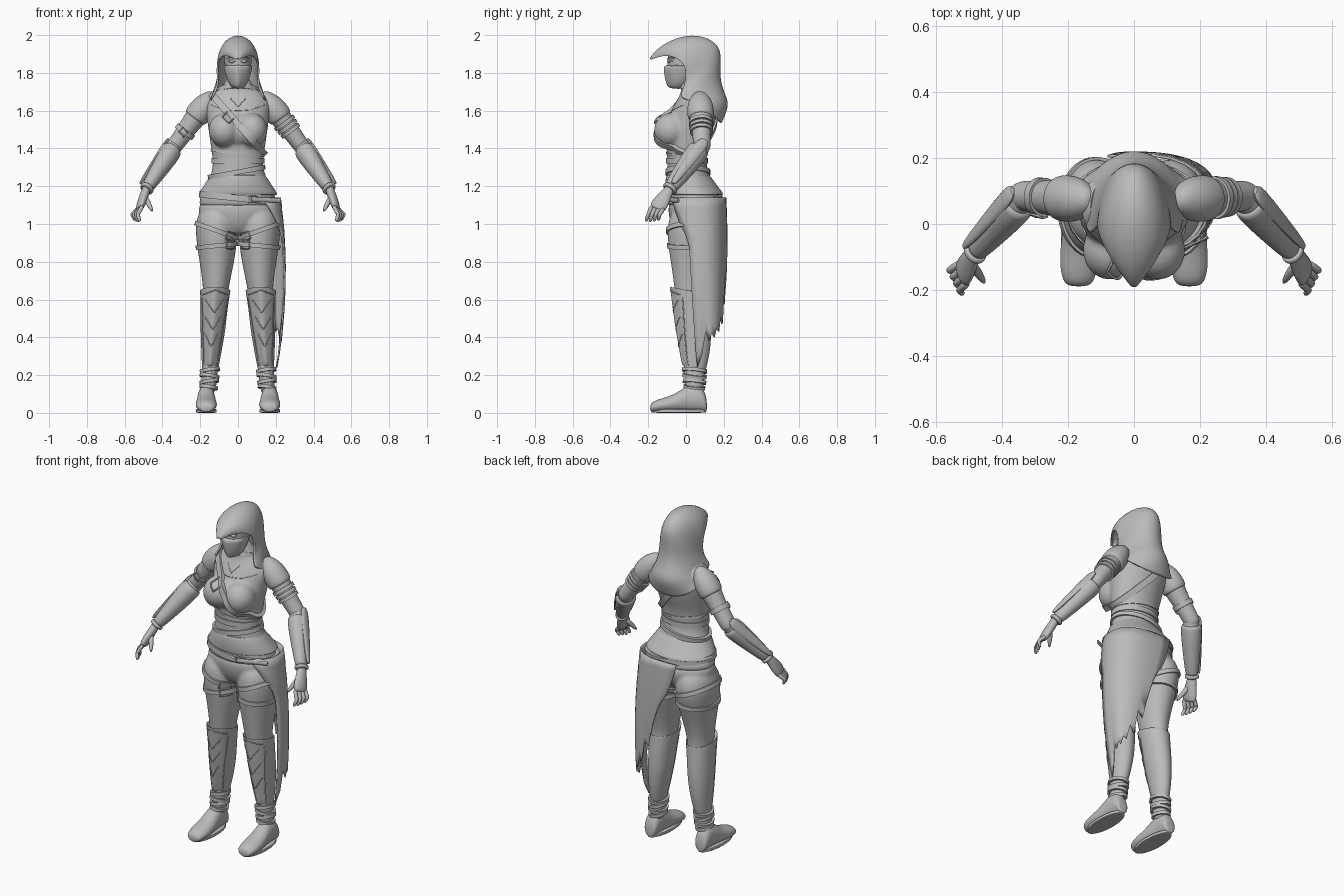
import bpy, bmesh, math
from math import sin, cos, pi, radians
from mathutils import Vector as V
from mathutils.bvhtree import BVHTree

if "Cube" in bpy.data.objects:
    bpy.data.objects.remove(bpy.data.objects["Cube"])

grey = bpy.data.materials.new("plain_grey")
grey.use_nodes = True
grey.diffuse_color = (0.5, 0.5, 0.5, 1)
grey.node_tree.nodes["Principled BSDF"].inputs["Base Color"].default_value = (0.5, 0.5, 0.5, 1)
X, Y, Z = V((1, 0, 0)), V((0, 1, 0)), V((0, 0, 1))


def finish(name, bm, mirror=False, subsurf=0, blend=0, thick=0, sharp=40):
    bmesh.ops.recalc_face_normals(bm, faces=bm.faces)
    me = bpy.data.meshes.new(name)
    bm.to_mesh(me)
    bm.free()
    me.materials.append(grey)
    for p in me.polygons:
        p.use_smooth = True
    me.set_sharp_from_angle(angle=radians(sharp))
    ob = bpy.data.objects.new(name, me)
    bpy.context.collection.objects.link(ob)
    if subsurf:
        ob.modifiers.new("round", "SUBSURF").levels = subsurf
        ob.modifiers["round"].render_levels = subsurf
    if blend:
        m = ob.modifiers.new("blend", "REMESH")
        m.mode, m.voxel_size, m.use_smooth_shade = "VOXEL", blend, True
        m = ob.modifiers.new("soften", "SMOOTH")
        m.factor, m.iterations = 0.5, 8
    if thick:
        m = ob.modifiers.new("thickness", "SOLIDIFY")
        m.thickness, m.offset = thick, 0
    if mirror:
        ob.modifiers.new("other_side", "MIRROR")
    return ob


def part(name, *lofts, n=16, subsurf=2, ridge=0, tilt=0, **kw):
    """Closed skins through elliptical rings (x, y, z, ru, rv) lying in u and v."""
    bm = bmesh.new()
    for rings, u, v in lofts:
        rows = []
        for x, y, z, ru, rv in rings:
            row = []
            for k in range(n):
                a = 2 * pi * k / n
                p = V((x, y, z)) + u * ru * cos(a) + v * rv * sin(a) - Z * tilt * sin(a)
                if k == 3 * n // 4:
                    p -= v * ridge
                row.append(bm.verts.new(p))
            rows.append(row)
        for r, s in zip(rows, rows[1:]):
            for k in range(n):
                bm.faces.new((r[k], r[(k + 1) % n], s[(k + 1) % n], s[k]))
        bm.faces.new(rows[0])
        bm.faces.new(rows[-1])
    return finish(name, bm, subsurf=subsurf, **kw)


def stack(*rows):
    return [(0, (f + b) / 2, z, w, (b - f) / 2) for z, w, f, b in rows], X, Y


def ball(c, r):
    angles = [pi * (k + 0.3) / 8.6 for k in range(9)]
    return [(c[0], c[1], c[2] - r[2] * cos(a), r[0] * sin(a), r[1] * sin(a)) for a in angles], X, Y


def limb(a, b, sizes, out=X, shift=0):
    """Rings (t, width, depth) from a to b; depth lies towards out."""
    a, b = V(a), V(b)
    d = (b - a).normalized()
    v = (out - d * out.dot(d)).normalized()
    return [(*(a.lerp(b, t) + v * shift), w, h) for t, w, h in sizes], d.cross(v), v


def surface(ob):
    bpy.context.view_layer.update()
    return BVHTree.FromObject(ob, bpy.context.evaluated_depsgraph_get())


def band(name, tree, c, axis, width, thick=0.012, n=40, reach=0.3):
    """Strap that hugs a body part around a centre."""
    c, axis = V(c), V(axis).normalized()
    u = axis.orthogonal().normalized()
    v = axis.cross(u)
    bm, rows = bmesh.new(), []
    for k in range(n):
        d = u * cos(2 * pi * k / n) + v * sin(2 * pi * k / n)
        hit = tree.ray_cast(c, d, reach)[0] or c + d * 0.1
        rows.append([bm.verts.new(hit + d * o + axis * w * width / 2)
                     for w, o in ((-1, -0.01), (-1, thick), (1, thick), (1, -0.01))])
    for r, s in zip(rows, rows[1:] + rows[:1]):
        for k in range(4):
            bm.faces.new((r[k], r[(k + 1) % 4], s[(k + 1) % 4], s[k]))
    return finish(name, bm)


def trim(name, tree, points, r=0.003, closed=False, lift=0.0):
    """Thin raised piping laid on the front of a part; points are (x, z)."""
    cu = bpy.data.curves.new(name, "CURVE")
    cu.dimensions, cu.bevel_depth, cu.bevel_resolution = "3D", r, 1
    sp = cu.splines.new("POLY")
    pts = []
    for k, (p, q) in enumerate(zip(points, points[1:] + points[:1])):
        if k < len(points) - 1 or closed:
            pts += [V(p).lerp(V(q), t / 5) for t in range(5)]
    if not closed:
        pts.append(V(points[-1]))
    sp.points.add(len(pts) - 1)
    sp.use_cyclic_u = closed
    last = -0.1
    for o, (x, z) in zip(sp.points, pts):
        hit = tree.ray_cast(V((x, -1, z)), Y)[0]
        last = hit.y if hit else last
        o.co = (x, last - lift, z, 1)
    cu.materials.append(grey)
    bpy.context.collection.objects.link(bpy.data.objects.new(name, cu))


def buckle(name, tree, x, z, w=0.02, h=0.02, turn=0.0):
    c, s = cos(turn), sin(turn)
    trim(name, tree, [(x + i * w * c - j * h * s, z + i * w * s + j * h * c)
                      for i, j in ((-1, -1), (1, -1), (1, 1), (-1, 1))], 0.004, True, 0.012)


# Torso with bust, blended into one skin
torso = part("torso", stack(
    (1.09, .20, -.085, .18), (1.10, .213, -.1, .193), (1.13, .209, -.1, .19),
    (1.20, .178, -.105, .155), (1.27, .141, -.102, .12), (1.33, .134, -.1, .108), (1.42, .149, -.107, .117),
    (1.50, .16, -.115, .15), (1.58, .172, -.092, .165), (1.64, .177, -.06, .16), (1.69, .145, -.03, .14),
    (1.72, .08, -.025, .10), (1.80, .055, -.035, .075)),
    ball((0, -.07, 1.495), (.075, .075, .09)),
    *[ball((s * .073, -.08, 1.497), (.086, .093, .092)) for s in (1, -1)], blend=0.009)
skin = surface(torso)

# Trousers blended from hips and both legs, then boots and shoes
leg = [(.10, .05, 1.10, .09, .10), (.113, .05, 1.03, .109, .147), (.114, .05, .96, .114, .152),
       (.112, .042, .88, .106, .139), (.112, .035, .80, .094, .118), (.115, .028, .70, .075, .097),
       (.12, .028, .62, .065, .086), (.125, .045, .5, .06, .085), (.14, .05, .35, .046, .07),
       (.15, .045, .22, .042, .054), (.157, .045, .08, .042, .052)]
trousers = part("trousers", stack((.93, .07, -.03, .08), (.98, .16, -.075, .16), (1.05, .218, -.097, .197),
                (1.10, .212, -.097, .19), (1.12, .19, -.08, .17)),
                *[([(s * x, *r) for x, *r in leg], X, Y) for s in (1, -1)], blend=0.008)
boots = part("boots", ([
    (.12, .022, .625, .074, .094), (.12, .022, .655, .083, .102), (.121, .024, .635, .081, .1),
    (.128, .035, .53, .071, .098), (.133, .044, .43, .067, .093), (.14, .048, .33, .055, .079),
    (.147, .045, .24, .045, .06), (.148, .045, .225, .04, .052)], X, Y),
    ridge=0.014, tilt=0.02, mirror=True)
part("shoes", ([(.168, y, h / 2 + .004, w, h / 2) for y, w, h in (
    (-.19, .03, .04), (-.172, .05, .06), (-.12, .059, .076), (-.06, .055, .094), (-.01, .049, .132),
    (.03, .046, .15), (.07, .045, .145), (.1, .04, .11), (.111, .028, .06))], X, Z), mirror=True)
part("soles", ([(.168, -.038, z, .055, .148) for z in (0, .003, .018, .022)], X, Y), mirror=True)
leg_skin, boot_skin = surface(trousers), surface(boots)

for s, side in ((1, "left"), (-1, "right")):
    for k in range(4):
        band(f"{side}_ankle_wrap_{k}", leg_skin, (s * .152, .045, .135 + .03 * k),
             (.15 * (-1) ** k, .1, 1), .018, reach=.1)
    band(f"{side}_upper_thigh_strap", leg_skin, (s * .113, .045, .965), (s * -.35, 0, 1), .024, .01, reach=.17)
    band(f"{side}_lower_thigh_strap", leg_skin, (s * .112, .04, .885), (s * .1, 0, 1), .024, .01, reach=.16)
    buckle(f"{side}_upper_buckle", leg_skin, s * .04, .935, turn=s * .3)
    buckle(f"{side}_lower_buckle", leg_skin, s * .04, .89)
    # Greave chevrons and rims
    for k, z in enumerate((.56, .47, .38)):
        w = .05 - .007 * k
        x = .125 + .008 * k
        trim(f"{side}_chevron_{k}", boot_skin, [(s * (x - w), z + .04), (s * x, z - .03), (s * (x + w), z + .04)])
    trim(f"{side}_greave_rim", boot_skin, [(s * .055, .625), (s * .121, .65), (s * .187, .625)])
    for o in (-1, 1):
        trim(f"{side}_greave_edge_{o}", boot_skin, [(s * (.122 + o * .068), .61), (s * (.146 + o * .034), .25)])

# Jacket hem, belts and chest strap
part("jacket_hem", stack((1.25, .13, -.09, .11), (1.27, .143, -.108, .122), (1.21, .18, -.114, .162),
     (1.17, .208, -.11, .196), (1.155, .215, -.107, .203), (1.152, .2, -.09, .18)))
band("hip_belt", skin, (0, .04, 1.137), (.1, 0, 1), .034, .014)
band("waist_belt", skin, (0, .01, 1.335), (0, 0, 1), .03, .007)
band("lower_waist_belt", skin, (0, .01, 1.275), (-.18, 0, 1), .026, .01)
band("upper_waist_cord", skin, (0, .01, 1.375), (.1, 0, 1), .012, .005)
band("chest_strap", skin, (-.01, .02, 1.54), (.345, 0, .305), .036, .012, 64)
buckle("chest_buckle", skin, -.05, 1.565, .024, .02, -.8)
buckle("belt_buckle", skin, .08, 1.13, .022, .016)
part("belt_tail", limb((.07, -.112, 1.13), (.225, -.04, 1.125),
     [(0, .012, .005), (.02, .012, .005), (.98, .012, .005), (1, .012, .005)], Y), n=8, subsurf=0)

# Neckline seams
for s in (1, -1):
    trim("neck_seam", skin, [(0, 1.62), (s * .04, 1.665)], .002)
    trim("chest_seam", skin, [(0, 1.6), (s * .07, 1.605), (s * .14, 1.63)], .002)
band("collar", skin, (0, .03, 1.715), (0, .3, 1), .024, .005)

# Arms
shoulder, elbow, wrist = (.165, .075, 1.645), (.335, .085, 1.415), (.487, -.09, 1.18)
arms = part("upper_arms", limb(shoulder, elbow, [(-.1, .04, .035), (0, .066, .06), (.25, .066, .062),
            (.55, .053, .051), (.85, .048, .046), (1.05, .047, .045), (1.15, .03, .03)]), mirror=True)
part("shoulder_caps", limb(shoulder, elbow, [(-.22, .02, .02), (-.12, .048, .042), (.06, .07, .065),
     (.25, .073, .069), (.37, .069, .066), (.38, .05, .05)]), mirror=True)
arm_skin = surface(arms)
axis = V(elbow) - V(shoulder)
for k, t in enumerate((.48, .57, .66)):
    band(f"left_arm_band_{k}", arm_skin, V(shoulder) + axis * t, axis, .019, .01)
flip = V((-1, 1, 1))
band("right_arm_band", arm_skin, (V(shoulder) + axis * .68) * flip, axis * flip, .028, .009)
buckle("right_arm_buckle", arm_skin, -.29, 1.485, .016, .02, .8)

# Forearms, bracers and their plates
out = V((.8, .25, .5))
part("forearms", limb(elbow, wrist, [(-.08, .03, .03), (0, .048, .046), (.3, .05, .046),
     (.95, .03, .025), (1.06, .027, .022)]), mirror=True)
part("bracers", limb(elbow, wrist, [(.08, .045, .045), (.09, .063, .058), (.35, .059, .054), (.7, .047, .042),
     (.93, .039, .034), (.94, .028, .025)], out), mirror=True)
part("bracer_plates", limb(elbow, wrist, [(-.06, .012, .008), (0, .036, .015), (.2, .038, .017),
     (.85, .022, .012), (.95, .01, .007)], out, .045), n=8, subsurf=1, mirror=True)
part("wrist_cuffs", limb(elbow, wrist, [(.93, .03, .03), (.94, .043, .038), (.99, .043, .038), (1, .03, .03)], out),
     mirror=True)

# Hands with fingers and thumb
part("palms", limb(wrist, (.52, -.152, 1.085), [(-.1, .027, .022), (.15, .03, .024), (.6, .044, .024),
     (.95, .046, .021), (1.1, .036, .014)], V((1, -.35, 0))), mirror=True)
for k, name in enumerate(("index", "middle", "ring", "little")):
    base = (.51 + .008 * k, -.183 + .02 * k, 1.088 - .004 * k)
    mid = (.53 + .01 * k, -.2 + .02 * k, 1.05)
    tip = (.52 + .008 * k, -.213 + .022 * k, 1.01 + .004 * abs(k - 1))
    part(name + "_fingers", limb(base, mid, [(-.2, .01, .01), (0, .013, .013), (1, .012, .012), (1.15, .008, .008)]),
         limb(mid, tip, [(-.15, .009, .009), (0, .012, .012), (.85, .01, .01), (1, .004, .004)]),
         n=8, subsurf=1, mirror=True)
part("thumbs", limb((.49, -.125, 1.14), (.452, -.18, 1.065), [(-.1, .012, .012), (.2, .018, .017),
     (.7, .013, .013), (1, .005, .005)]), n=8, subsurf=1, mirror=True)

# Head, mask and eyes
head = part("head", stack((1.72, .02, -.08, -.02), (1.745, .045, -.092, .02), (1.79, .062, -.1, .07),
            (1.85, .074, -.102, .095), (1.9, .074, -.1, .11), (1.95, .05, -.06, .08), (1.97, .02, -.01, .03)))
part("face_mask", stack((1.715, .022, -.08, .0), (1.735, .046, -.096, .02), (1.78, .066, -.107, .05),
     (1.82, .076, -.112, .06), (1.84, .079, -.11, .06), (1.842, .06, -.08, .04)), ridge=0.012)
part("eyes", ball((.032, -.09, 1.861), (.017, .011, .008)), n=12, subsurf=1, mirror=True)
face = surface(head)
for s in (1, -1):
    trim("brow", face, [(s * .012, 1.875), (s * .035, 1.884), (s * .058, 1.876)], .004)
    trim("eyelid", face, [(s * .012, 1.858), (s * .032, 1.871), (s * .052, 1.862)], .0025)

# Hood: ribs sweep from the crest to the open edge
crest = [(-.187, 1.876), (-.155, 1.92), (-.075, 1.974), (.03, 2.0), (.12, 1.982), (.177, 1.935), (.182, 1.86),
         (.175, 1.78), (.195, 1.70), (.224, 1.645), (.207, 1.585), (.184, 1.535)]
edge = [(.006, -.185, 1.87), (.05, -.125, 1.893), (.09, -.065, 1.89), (.108, -.01, 1.85), (.108, .0, 1.8),
        (.106, -.005, 1.75), (.115, -.015, 1.71), (.132, -.03, 1.68), (.14, -.015, 1.665), (.146, .025, 1.652),
        (.155, .07, 1.64), (.165, .1, 1.62)]
bm, rows = bmesh.new(), []
for (cy, cz), (ex, ey, ez) in zip(crest, edge):
    row = []
    for k in range(-8, 9):
        a = k * pi / 16
        row.append(bm.verts.new((ex * sin(a), ey + (cy - ey) * cos(a), ez + (cz - ez) * cos(a))))
    rows.append(row)
for r, s in zip(rows, rows[1:]):
    for k in range(16):
        bm.faces.new((r[k], r[k + 1], s[k + 1], s[k]))
finish("hood", bm, subsurf=2, thick=0.01, sharp=80)

# Torn side cloth hanging from the belt, front corner pulled inward at the bottom
torn = [.24, .31, .43, .38, .42, .4, .45, .43, .52, .47, .62, .58, .72]
bm, rows = bmesh.new(), []
for j in range(15):
    t = j / 14
    start, end = -16 + 16 * t - 45 * max(0, 1 - t * 4), 106 - 30 * t
    row = []
    for k, low in enumerate(torn):
        u = k / (len(torn) - 1)
        a = radians(start + (end - start) * u)
        x = math.copysign(abs(cos(a)) ** .8, cos(a)) * (.224 + .042 * sin(t * 2)) * (1 - .22 * t * t * (1 - u) ** 3)
        y = .06 + math.copysign(abs(sin(a)) ** .8, sin(a)) * (.15 + .006 * sin(t * pi))
        row.append(bm.verts.new((x, y, 1.14 - t * (1.14 - low))))
    rows.append(row)
for r, s in zip(rows, rows[1:]):
    for k in range(len(torn) - 1):
        bm.faces.new((r[k], r[k + 1], s[k + 1], s[k]))
finish("side_cloth", bm, thick=0.008, sharp=80)
